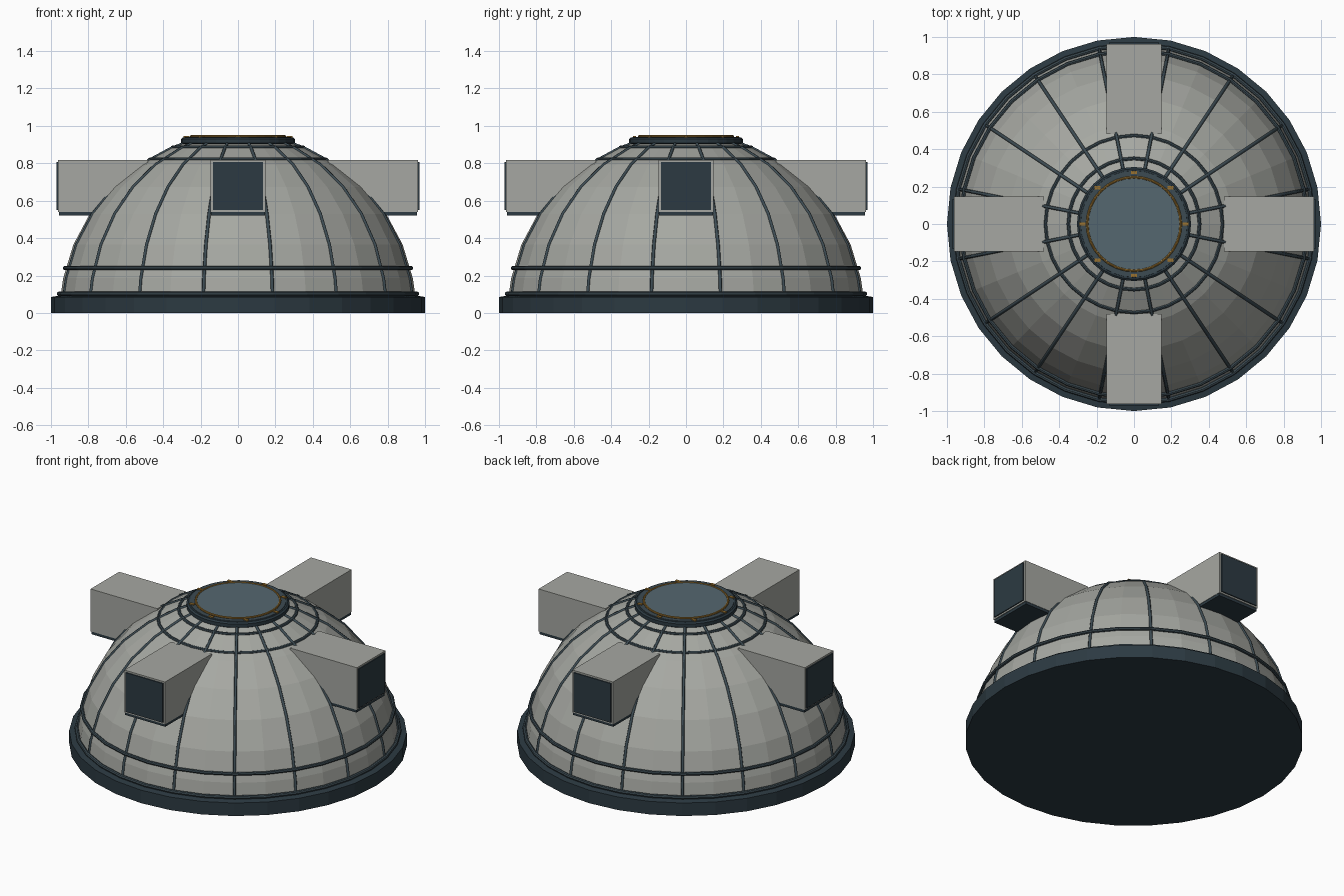
import bpy, bmesh
from math import sin, cos, pi, radians
from mathutils import Matrix

if "Cube" in bpy.data.objects:
    bpy.data.objects.remove(bpy.data.objects["Cube"])


def material(name, rgb):
    m = bpy.data.materials.new(name)
    m.diffuse_color = (*rgb, 1)
    m.use_nodes = True
    m.node_tree.nodes["Principled BSDF"].inputs["Base Color"].default_value = m.diffuse_color
    return m


SHELL = material("shell_grey", (0.38, 0.39, 0.36))
DARK = material("dark_steel", (0.025, 0.042, 0.054))
RIB = material("rib_steel", (0.045, 0.07, 0.085))
GLASS = material("hatch_blue", (0.09, 0.135, 0.16))
GOLD = material("gold_trim", (0.32, 0.17, 0.03))


def finish(name, bm, mat):
    bmesh.ops.recalc_face_normals(bm, faces=bm.faces)
    me = bpy.data.meshes.new(name)
    bm.to_mesh(me)
    bm.free()
    ob = bpy.data.objects.new(name, me)
    bpy.context.collection.objects.link(ob)
    me.materials.append(mat)
    return ob


def lathe(name, profile, mat, n=32, closed=False):
    """Spin (radius, z) points round z; open profiles get end caps."""
    bm = bmesh.new()
    rings = [[bm.verts.new((r * cos(2 * pi * i / n), r * sin(2 * pi * i / n), z))
              for i in range(n)] for r, z in profile]
    pairs = list(zip(rings, rings[1:]))
    if closed:
        pairs.append((rings[-1], rings[0]))
    else:
        bm.faces.new(rings[0])
        bm.faces.new(rings[-1])
    for a, b in pairs:
        for i in range(n):
            j = (i + 1) % n
            bm.faces.new((a[i], a[j], b[j], b[i]))
    return finish(name, bm, mat)


def ring(name, r, z, t, mat):
    section = [(r + t * cos(k * pi / 4), z + t * sin(k * pi / 4)) for k in range(8)]
    return lathe(name, section, mat, closed=True)


def box(name, lo, hi, mat, angle=0):
    bm = bmesh.new()
    bmesh.ops.create_cube(bm, size=1)
    for v in bm.verts:
        v.co = [(a + b) / 2 + c * (b - a) for a, b, c in zip(lo, hi, v.co)]
    bm.transform(Matrix.Rotation(angle, 4, 'Z'))
    return finish(name, bm, mat)


# base plinth
lathe("base_plinth", [(1, 0), (1, 0.085), (0.97, 0.09)], DARK)

# dome shell, cut flat under the hatch
R = 0.953
arc = [(R * cos(radians(e)), R * sin(radians(e)))
       for e in (5, 11.25, 22.5, 33.75, 45, 56.25, 67.5, 72)]
lathe("dome_shell", arc, SHELL)

# horizontal bands
for name, r, z, t in (("foot_band", 0.957, 0.102, 0.012), ("lower_band", 0.926, 0.24, 0.011),
                      ("upper_band", 0.472, 0.82, 0.01), ("collar_band", 0.35, 0.885, 0.01)):
    ring(name, r, z, t, RIB)

# meridian ribs
for k in range(16):
    a = radians(11.25 + 22.5 * k)
    cu = bpy.data.curves.new("dome_rib", 'CURVE')
    cu.dimensions = '3D'
    cu.bevel_depth = 0.009
    cu.bevel_resolution = 1
    sp = cu.splines.new('POLY')
    sp.points.add(len(arc) - 1)
    for p, (r, z) in zip(sp.points, arc):
        p.co = (r * cos(a), r * sin(a), z, 1)
    cu.materials.append(RIB)
    ob = bpy.data.objects.new(f"dome_rib_{k + 1}", cu)
    bpy.context.collection.objects.link(ob)

# top hatch: collar, lid, trim ring and clamps
lathe("hatch_collar", [(0.25, 0.895), (0.295, 0.9), (0.305, 0.908), (0.305, 0.93), (0.295, 0.938)], DARK)
lathe("hatch_rim", [(0.288, 0.93), (0.285, 0.941)], RIB)
lathe("hatch_lid", [(0.247, 0.935), (0.245, 0.946)], GLASS)
ring("hatch_trim", 0.25, 0.944, 0.007, GOLD)
for k in range(8):
    a = k * pi / 4
    c, s = 0.275 * cos(a), 0.275 * sin(a)
    box(f"hatch_clamp_{k + 1}", (c - 0.016, s - 0.009, 0.935), (c + 0.016, s + 0.009, 0.946), GOLD)

# four dormers, each with end panel and underside plate
for k, side in enumerate(("front", "right", "back", "left")):
    a = k * pi / 2
    box(f"{side}_dormer", (-0.147, -0.963, 0.54), (0.147, -0.48, 0.817), SHELL, a)
    box(f"{side}_dormer_panel", (-0.134, -0.97, 0.55), (0.134, -0.94, 0.806), DARK, a)
    box(f"{side}_dormer_plate", (-0.145, -0.958, 0.522), (0.145, -0.65, 0.545), DARK, a)
